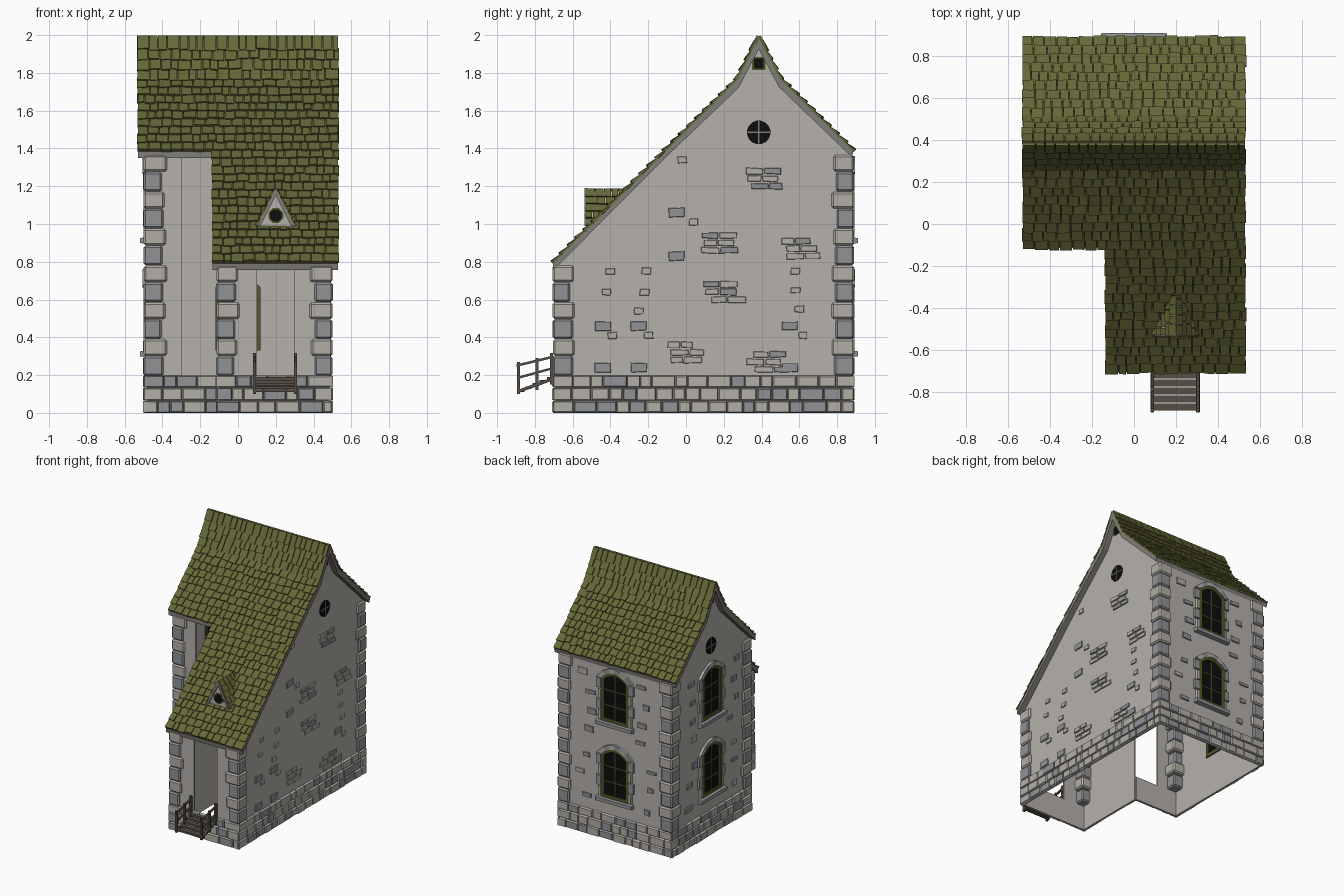
import bpy, bmesh, math, random
from mathutils import Vector, Matrix

if "Cube" in bpy.data.objects:
    bpy.data.objects.remove(bpy.data.objects["Cube"])
random.seed(7)
R = random.uniform
X, Y, Z = Vector((1, 0, 0)), Vector((0, 1, 0)), Vector((0, 0, 1))

def mat(name, r, g, b):
    m = bpy.data.materials.new(name)
    m.diffuse_color = (r, g, b, 1)
    m.use_nodes = True
    m.node_tree.nodes["Principled BSDF"].inputs["Base Color"].default_value = m.diffuse_color
    return m

WALL = mat("plaster", 0.46, 0.44, 0.41)
LIGHT = mat("light_stone", 0.45, 0.43, 0.385)
GREY = mat("grey_stone", 0.28, 0.29, 0.30)
MOSS = mat("moss_tile", 0.13, 0.135, 0.038)
DARK = mat("tile_gap", 0.055, 0.057, 0.02)
TRIM = mat("gable_trim", 0.22, 0.21, 0.19)
FRAME = mat("window_frame", 0.085, 0.095, 0.022)
GLASS = mat("black_glass", 0.004, 0.004, 0.004)
WOOD = mat("wood", 0.095, 0.078, 0.062)

def finish(bm, name, mats):
    bmesh.ops.recalc_face_normals(bm, faces=bm.faces[:])
    me = bpy.data.meshes.new(name)
    bm.to_mesh(me)
    bm.free()
    for m in mats:
        me.materials.append(m)
    ob = bpy.data.objects.new(name, me)
    bpy.context.collection.objects.link(ob)
    return ob

def loft(bm, back, front, mi=0):
    # closed solid between two matching loops of points
    a = [bm.verts.new(p) for p in back]
    b = [bm.verts.new(p) for p in front]
    n = len(a)
    fs = [bm.faces.new(a[::-1]), bm.faces.new(b)]
    fs += [bm.faces.new((a[i], a[(i + 1) % n], b[(i + 1) % n], b[i])) for i in range(n)]
    for f in fs:
        f.material_index = mi

def prism(bm, F, pts, d0, d1, mi=0, taper=0.0):
    # extrude a (u, z) outline along the wall normal of frame F
    o, U, N = F
    cu = sum(p[0] for p in pts) / len(pts)
    cz = sum(p[1] for p in pts) / len(pts)
    s = lambda c, v: v + math.copysign(taper, c - v)
    loft(bm, [o + U * u + Z * z + N * d0 for u, z in pts],
         [o + U * s(cu, u) + Z * s(cz, z) + N * d1 for u, z in pts], mi)

def rect(u0, u1, z0, z1, j=0.0):
    return [(u + R(-j, j), z + R(-j, j)) for u, z in ((u0, z0), (u1, z0), (u1, z1), (u0, z1))]

def box(bm, c, size, mi=0, bev=0.0, rot=None):
    M = Matrix.Translation(c) @ (rot or Matrix()) @ Matrix.Diagonal((*size, 1))
    vs = bmesh.ops.create_cube(bm, size=1, matrix=M)["verts"]
    for f in {f for v in vs for f in v.link_faces}:
        f.material_index = mi
    if bev:
        bmesh.ops.bevel(bm, geom=list({e for v in vs for e in v.link_edges}), offset=bev,
                        segments=1, affect='EDGES', material=mi)

# wall frames: origin, along, outward
RIGHT = (X * 0.485, Y, X)
LEFT = (X * -0.485, Y, -X)
BACK = (Y * 0.875, X, Y)
WING = (Y * -0.69, X, -Y)
NOOK = (Y * -0.1, X, -Y)
WINGL = (X * -0.1, Y, -X)

# plaster walls, with two tall open doorways
bm = bmesh.new()
peak = [(0.875, 1.36), (0.5, 1.74), (0.385, 1.95), (0.27, 1.735)]
prism(bm, RIGHT, [(-0.69, 0), (0.875, 0)] + peak + [(-0.69, 0.78)], -0.01, 0)
prism(bm, LEFT, [(-0.1, 0), (0.875, 0)] + peak + [(-0.1, 1.37)], -0.01, 0)
prism(bm, BACK, rect(-0.485, 0.485, 0, 1.36), -0.01, 0)
prism(bm, WINGL, [(-0.69, 0), (-0.1, 0), (-0.1, 1.37), (-0.69, 0.78)], -0.01, 0)
for F, a, b, top in ((WING, -0.1, 0.1, 0.78), (WING, 0.3, 0.485, 0.78), (WING, 0.1, 0.3, 0.19),
                     (NOOK, -0.485, -0.3, 1.37), (NOOK, -0.3, -0.1, 0.19)):
    prism(bm, F, rect(a, b, 0, top), -0.01, 0)
finish(bm, "walls", [WALL])

# rubble base course
bm = bmesh.new()
for F, a, b in ((RIGHT, -0.705, 0.89), (LEFT, -0.115, 0.89), (BACK, -0.5, 0.5),
                (WING, -0.115, 0.5), (NOOK, -0.5, -0.1), (WINGL, -0.705, -0.1)):
    for z0, z1 in ((0, 0.065), (0.065, 0.135), (0.135, 0.2)):
        u = a
        while u < b - 0.01:
            w = R(0.06, 0.13)
            e = b if u + w > b - 0.05 else u + w
            prism(bm, F, rect(u, e, z0, z1 - 0.002), 0, R(0.013, 0.019), int(random.random() < 0.25), R(0.004, 0.008))
            u = e
finish(bm, "stone_base", [LIGHT, GREY])

# corner quoins, alternating grey and light
bm = bmesh.new()
for cx, cy, top in ((0.485, 0.875, 1.37), (-0.485, 0.875, 1.37), (-0.485, -0.1, 1.37),
                    (-0.1, -0.69, 0.785), (0.485, -0.69, 0.785)):
    sx = 1 if cx > 0 else -1
    sy = 1 if cy > 0 else -1
    n = round((top - 0.2) / 0.1)
    h = (top - 0.2) / n
    for i in range(n):
        odd = i % 2
        lx, ly = (0.115 if odd else 0.1) + R(-.008, .008), (0.115 if odd else 0.1) + R(-.008, .008)
        out = 0.013 + R(0, 0.004)
        box(bm, (cx + sx * (out - lx / 2), cy + sy * (out - ly / 2), 0.2 + h * (i + 0.5)),
            (lx, ly, h * (0.9 if odd else 1.06)), 0 if odd else 1, 0.01)
finish(bm, "corner_quoins", [LIGHT, GREY])

# exposed bricks: loose ones and patches
bm = bmesh.new()
def brick(F, u, z, w=0.085, h=0.05, mi=1):
    prism(bm, F, rect(u - w / 2, u + w / 2, z - h / 2, z + h / 2, 0.003), -0.003, 0.008, mi, 0.003)
def patch(F, u, z):
    for r in (-1, 0, 1):
        s = u - 0.1 + R(0, 0.05)
        for k in range(2):
            w = R(0.06, 0.1)
            brick(F, s + w / 2, z + r * 0.04, w, 0.034, int(random.random() < 0.35))
            s += w + 0.005
for u, z in ((-.05, 1.06), (-.05, .83), (-.44, .46), (-.25, .46), (-.44, .24), (-.25, .24), (.55, .46), (.55, .24)):
    brick(RIGHT, u, z)
for u, z in ((-.02, 1.34), (.04, 1.01), (-.4, .75), (-.21, .75), (.58, .75), (-.25, .54), (-.42, .64),
             (-.22, .64), (.6, .55), (.62, .41), (-.39, .41), (-.2, .41), (.58, .65)):
    brick(RIGHT, u, z, 0.05, 0.035, 0)
for u, z in ((.41, 1.24), (.18, .9), (.6, .87), (.19, .64), (.0, .32), (.42, .27)):
    patch(RIGHT, u, z)
for F, c in ((BACK, 0), (LEFT, 0.385)):
    for s in (-1, 1):
        for z in (0.3, 0.48, 0.62, 0.83, 0.97, 1.12, 1.27):
            brick(F, c + s * R(0.2, 0.32), z, R(0.05, 0.09), R(0.03, 0.05), random.randint(0, 1))
finish(bm, "wall_bricks", [LIGHT, GREY])

# arched windows with stone surrounds
def arch(c, hw, z0, z1, rise):
    top = [(c + hw * k, z1 + rise * (1 - k * k)) for k in (1, .66, .33, 0, -.33, -.66, -1)]
    return [(c - hw, z0), (c + hw, z0)] + top
bm = bmesh.new()
for F, c in ((BACK, 0), (LEFT, 0.385)):
    for z in (0.33, 0.93):
        outer, inner = arch(c, 0.12, z, z + 0.335, 0.06), arch(c, 0.093, z + 0.025, z + 0.33, 0.042)
        n = len(outer)
        for i in range(n):
            k = (i + 1) % n
            prism(bm, F, [outer[i], outer[k], inner[k], inner[i]], -0.02, 0.014, 0)
        prism(bm, F, inner, -0.014, 0.004, 1)
        prism(bm, F, rect(c - .005, c + .005, z + .02, z + .37), -0.016, 0.009, 0)
        for dz in (0.13, 0.25):
            prism(bm, F, rect(c - .095, c + .095, z + dz - .004, z + dz + .004), -0.016, 0.009, 0)
        stone = arch(c, 0.155, z, z + 0.345, 0.085)
        for i in range(2, n - 1):
            prism(bm, F, [outer[i], stone[i], stone[i + 1], outer[i + 1]], 0, 0.02, 2 + i % 2)
        for s in (-1, 1):
            for k in range(4):
                a, b = sorted((c + s * 0.12, c + s * (0.145 + 0.02 * (k % 2))))
                prism(bm, F, rect(a, b, z + k * .084, z + k * .084 + .08), 0, 0.016, 2 + k % 2, .003)
        prism(bm, F, rect(c - .16, c + .16, z - .035, z), 0, 0.035, 3, .004)
finish(bm, "arched_windows", [FRAME, GLASS, LIGHT, GREY])

# round and small square gable windows
bm = bmesh.new()
def ngon(c, z, r, n):
    return [(c + r * math.cos((i + .5) * math.tau / n), z + r * math.sin((i + .5) * math.tau / n)) for i in range(n)]
for F in (RIGHT, LEFT):
    prism(bm, F, ngon(.385, 1.485, .063, 16), -.012, .005, 1)
    prism(bm, F, rect(.381, .389, 1.425, 1.545), 0, .009, 2)
    prism(bm, F, rect(.325, .445, 1.481, 1.489), 0, .009, 2)
    prism(bm, F, rect(.35, .42, 1.815, 1.885), 0, .006, 0)
    prism(bm, F, rect(.359, .411, 1.824, 1.876), 0, .009, 1)
finish(bm, "gable_windows", [FRAME, GLASS, TRIM])

# roof deck: pale edges, dark top
bm = bmesh.new()
AX = (Vector((0, 0, 0)), Y, X)
prism(bm, AX, [(-.11, 1.385), (.27, 1.76), (.385, 1.985), (.5, 1.765), (.885, 1.385),
               (.88, 1.352), (.492, 1.725), (.385, 1.925), (.278, 1.72), (-.11, 1.35)], -.53, .53)
prism(bm, AX, [(-.705, .79), (-.11, 1.385), (-.11, 1.35), (-.7, .757)], -.135, .53)
bmesh.ops.recalc_face_normals(bm, faces=bm.faces[:])
for f in bm.faces:
    f.material_index = int(f.normal.z > 0.2)
finish(bm, "roof_deck", [TRIM, DARK])

# roof tiles in rows, each with a raised lower edge
def tiles(bm, lo, hi, A, a0, a1, rows, N, top=0.006, w=0.052):
    D = (hi - lo) / rows
    for i in range(rows):
        a = a0 + R(-.003, .003)
        while a < a1 - 0.005:
            e = a + w * R(0.7, 1.35)
            if e > a1 - 0.025:
                e = a1 + R(-.003, .003)
            p = lo + D * (i + R(-.12, .06))
            q = lo + D * (i + 1.15)
            t = R(.014, .021)
            l, r = A * (a + .0025), A * (e - .0025)
            sk = D * R(-.07, .07)
            loft(bm, [p + l, p + r + sk, q + r, q + l],
                 [p + l + N * t, p + r + sk + N * t, q + r + N * top, q + l + N * top])
            a = e
bm = bmesh.new()
for p, q, x0, rows in (((-.7, .795), (-.11, 1.385), -.14, 14), ((-.11, 1.385), (.27, 1.76), -.535, 9),
                       ((.27, 1.76), (.353, 1.922), -.535, 3), ((.351, 1.918), (.383, 1.982), -.535, 1),
                       ((.883, 1.387), (.5, 1.765), -.535, 9), ((.5, 1.765), (.417, 1.922), -.535, 3),
                       ((.419, 1.918), (.387, 1.982), -.535, 1)):
    lo, hi = Vector((0, *p)), Vector((0, *q))
    N = (hi - lo).cross(X).normalized()
    N = N if N.z > 0 else -N
    tiles(bm, lo, hi, X, x0, .535, rows, N, .014 if rows == 1 else .006)
finish(bm, "roof_tiles", [MOSS])

# triangular dormer
bm = bmesh.new()
DF = (Y * -0.525, X, -Y)
prism(bm, DF, [(.112, .985), (.288, .985), (.2, 1.175)], -.2, 0, 0)
for s in (-1, 1):
    prism(bm, DF, [(.2 + s * .1, .99), (.2, 1.19), (.2, 1.15), (.2 + s * .08, .99)], -.005, .012, 1)
prism(bm, DF, ngon(.2, 1.045, .043, 8), 0, .006, 2)
prism(bm, DF, ngon(.2, 1.045, .034, 8), 0, .01, 3)
finish(bm, "dormer_front", [WALL, TRIM, FRAME, GLASS])
bm = bmesh.new()
for s in (-1, 1):
    N = Vector((s * .19, 0, .1)).normalized()
    for i in range(5):
        a, b = i / 5, (i + 1) / 5
        lo = Vector((.2 + s * .095 * (1 - a), 0, .99 + .19 * a))
        hi = Vector((.2 + s * .095 * (1 - b), 0, .99 + .19 * b))
        tiles(bm, lo, hi, Y, -.533, hi.z - 1.495, 1, N, .004)
finish(bm, "dormer_tiles", [MOSS])

# wooden entrance steps with railings
bm = bmesh.new()
def beam(p, q, w):
    d = Vector(q) - Vector(p)
    box(bm, (Vector(p) + Vector(q)) / 2, (w, w, d.length), rot=d.to_track_quat('Z', 'Y').to_matrix().to_4x4())
for i in range(5):
    box(bm, (.195 + R(-.004, .004), -.872 + i * .038, .118 + i * .016), (.205, .033, .014))
for x in (.087, .305):
    for y, z0, z1 in ((-.888, .1, .27), (-.79, .12, .29), (-.712, .15, .318)):
        beam((x, y, z0), (x, y, z1), .016)
    beam((x, -.898, .25), (x, -.7, .298), .013)
    beam((x, -.893, .185), (x, -.7, .238), .012)
    beam((x, -.893, .112), (x, -.7, .182), .017)
finish(bm, "entrance_steps", [WOOD])
